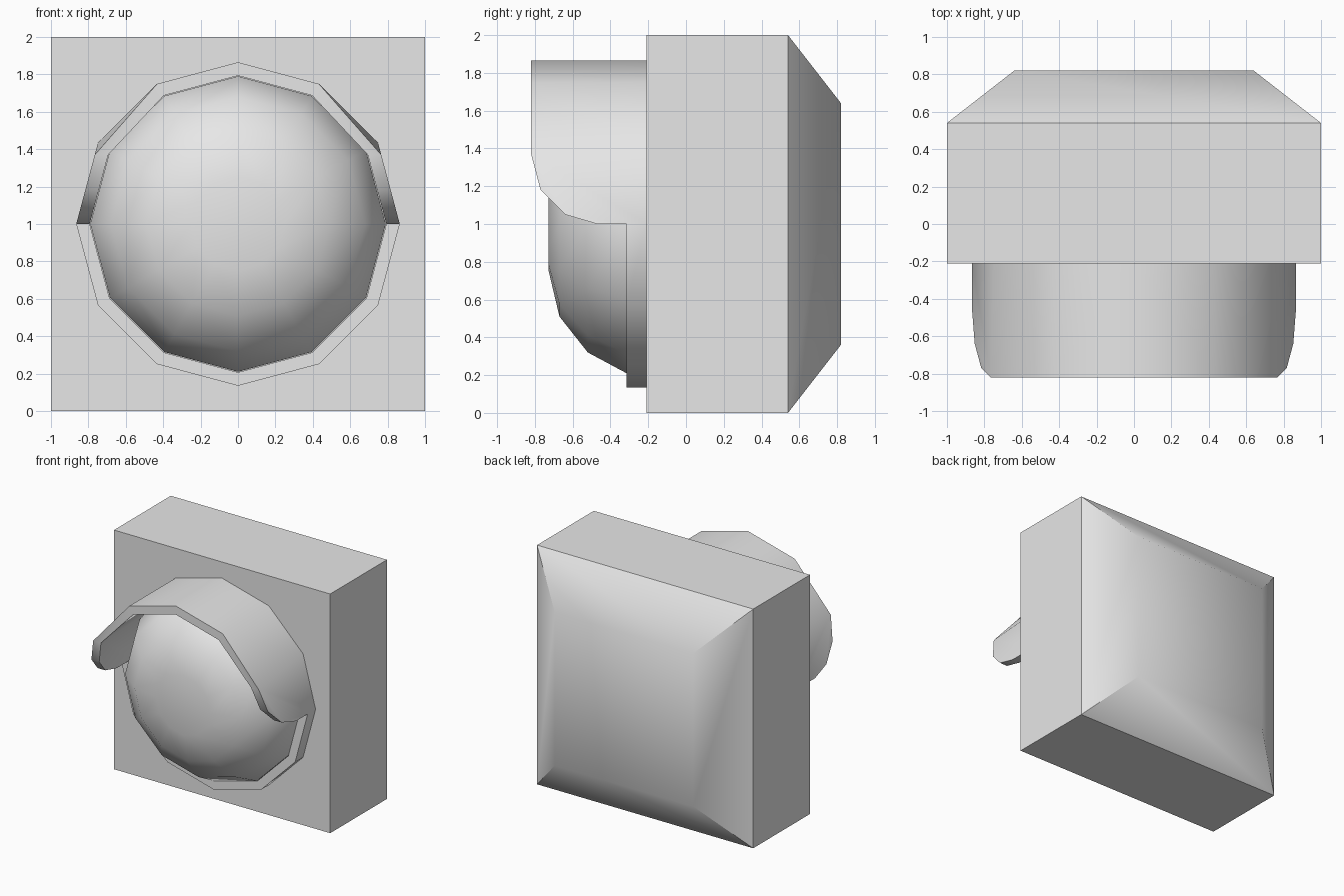
import bpy, bmesh
from math import sin, cos, tan, radians

cube = bpy.data.objects.get("Cube")
if cube:
    bpy.data.objects.remove(cube, do_unlink=True)

grey = bpy.data.materials.new("light_grey")
grey.use_nodes = True
COLOUR = (0.8, 0.8, 0.8, 1)
grey.diffuse_color = COLOUR
grey.node_tree.nodes["Principled BSDF"].inputs["Base Color"].default_value = COLOUR

BACK, RING, TIP = -0.21, -0.315, -0.82   # depths of plate, lower ring and hood tip
OUTER, INNER = 0.865, 0.793


def finish(name, bm, angle, mirror=False):
    bmesh.ops.remove_doubles(bm, verts=bm.verts, dist=0.0001)
    bmesh.ops.recalc_face_normals(bm, faces=bm.faces)
    mesh = bpy.data.meshes.new(name)
    bm.to_mesh(mesh)
    bm.free()
    mesh.materials.append(grey)
    obj = bpy.data.objects.new(name, mesh)
    bpy.context.collection.objects.link(obj)
    bpy.ops.object.select_all(action='DESELECT')
    bpy.context.view_layer.objects.active = obj
    obj.select_set(True)
    if mirror:
        mod = obj.modifiers.new("mirror", 'MIRROR')
        mod.merge_threshold = 0.001
        bpy.ops.object.modifier_apply(modifier=mod.name)
    bpy.ops.object.shade_smooth_by_angle(angle=radians(angle))
    return obj


def loft(bm, rings):
    """Bridge successive closed rings and cap both ends."""
    loops = [[bm.verts.new(p) for p in ring] for ring in rings]
    for a, b in zip(loops, loops[1:]):
        for i in range(len(a)):
            j = (i + 1) % len(a)
            bm.faces.new((a[i], a[j], b[j], b[i]))
    bm.faces.new(loops[0])
    bm.faces.new(loops[-1])


# Housing: square box with a tapered back
def square(s, y):
    return [(x * s, y, 1 + z * s) for x, z in ((-1, -1), (1, -1), (1, 1), (-1, 1))]


bm = bmesh.new()
loft(bm, [square(1, BACK), square(1, 0.54), square(0.64, 0.82)])
finish("housing", bm, 45)


# Lens: shallow twelve-sided dome
def circle(r, y):
    return [(r * sin(radians(a)), y, 1 + r * cos(radians(a))) for a in range(0, 360, 30)]


bm = bmesh.new()
profile = [(0.79, BACK), (0.79, RING), (0.68, -0.52), (0.49, -0.67), (0.25, -0.727)]
loft(bm, [circle(r, y) for r, y in profile])
finish("lens", bm, 60)


# Visor: half of a twelve-sided tube, cut away below, then mirrored
def visor_wall(bm, r):
    def at(step, y):
        a = radians(30 * step)
        return bm.verts.new((r * sin(a), y, 1 + r * cos(a)))

    def on_side(h, y):
        return bm.verts.new((r - h * tan(radians(15)), y, 1 + h))

    back = [at(i, BACK) for i in range(7)]
    hood = [at(0, TIP), at(1, TIP)]
    scoop = [on_side(h, y) for h, y in
             ((0.37, TIP), (0.18, -0.77), (0.05, -0.64), (0, -0.47))]
    ring = [at(i, RING) for i in range(3, 7)]
    bm.faces.new((back[0], back[1], hood[1], hood[0]))
    bm.faces.new((back[1], back[2], hood[1]))
    bm.faces.new((back[2], scoop[0], hood[1]))
    bm.faces.new([back[2], back[3], ring[0]] + scoop[::-1])
    for i in range(3):
        bm.faces.new((back[i + 3], back[i + 4], ring[i + 1], ring[i]))
    return hood + scoop + ring


bm = bmesh.new()
outer = visor_wall(bm, OUTER)
inner = visor_wall(bm, INNER)
for i in range(len(outer) - 1):
    bm.faces.new((outer[i], outer[i + 1], inner[i + 1], inner[i]))
finish("visor", bm, 35, mirror=True)
